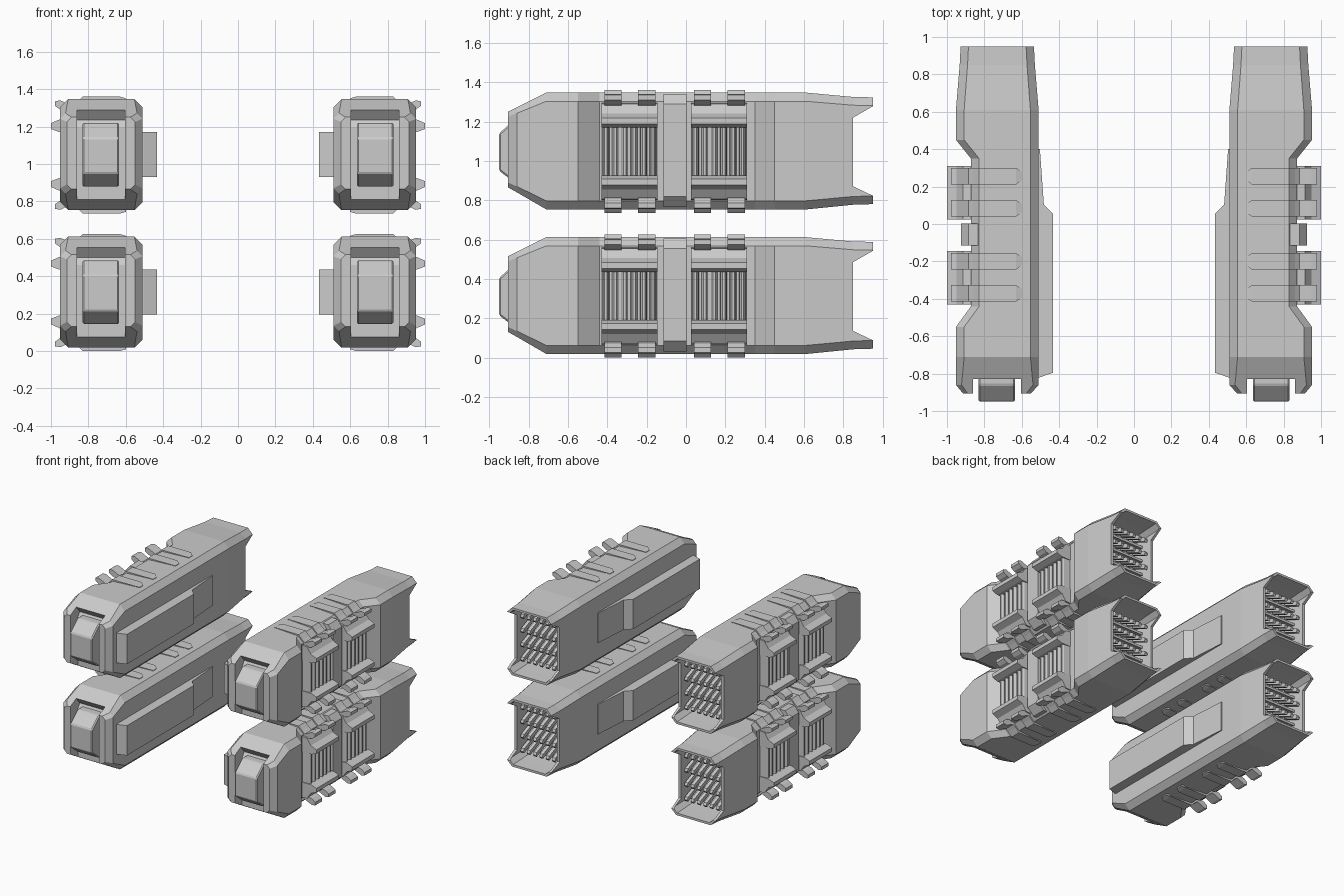
import bpy, bmesh

if "Cube" in bpy.data.objects:
    bpy.data.objects.remove(bpy.data.objects["Cube"])

TIER = 0.735      # height step between lower and upper pods
H = 0.625         # height of one pod, used for flipping top parts to the bottom


def finish(name, bm, cutters=(), helper=False, bevel=0):
    bmesh.ops.recalc_face_normals(bm, faces=bm.faces)
    me = bpy.data.meshes.new(name)
    bm.to_mesh(me)
    bm.free()
    ob = bpy.data.objects.new(name, me)
    bpy.context.collection.objects.link(ob)
    if helper:
        ob.hide_render = True
        ob.hide_set(True)
        return ob
    for c in cutters:
        m = ob.modifiers.new("cut", 'BOOLEAN')
        m.operation, m.object, m.solver = 'DIFFERENCE', c, 'EXACT'
    if bevel:
        m = ob.modifiers.new("bevel", 'BEVEL')
        m.width, m.segments = bevel, 1
    m = ob.modifiers.new("left_right", 'MIRROR')
    m.use_mirror_merge = False
    m = ob.modifiers.new("tiers", 'ARRAY')
    m.count, m.use_relative_offset, m.use_constant_offset = 2, False, True
    m.constant_offset_displace = (0, 0, TIER)
    return ob


def skin(bm, rings):
    """Closed solid through a list of equal-length rings."""
    loops = [[bm.verts.new(p) for p in r] for r in rings]
    n = len(loops[0])
    for a, b in zip(loops, loops[1:]):
        for i in range(n):
            bm.faces.new((a[i], a[(i + 1) % n], b[(i + 1) % n], b[i]))
    bm.faces.new(loops[0])
    bm.faces.new(loops[-1])


def octagon(y, x0, x1, z0, z1, c):
    return [(x0 + c, y, z0), (x1 - c, y, z0), (x1, y, z0 + c), (x1, y, z1 - c),
            (x1 - c, y, z1), (x0 + c, y, z1), (x0, y, z1 - c), (x0, y, z0 + c)]


def prism_xz(bm, pts, y0, y1, flip=False):
    skin(bm, [[(x, y, H - z if flip else z) for x, z in pts] for y in (y0, y1)])


def prism_yz(bm, pts, x0, x1):
    skin(bm, [[(x, y, z) for y, z in pts] for x in (x0, x1)])


def box(bm, x0, x1, y0, y1, z0, z1):
    prism_xz(bm, [(x0, z0), (x1, z0), (x1, z1), (x0, z1)], y0, y1)


# cutters: front channel, rear cavity, rear side notch
bm = bmesh.new()
prism_yz(bm, [(-1.1, -.1), (-.81, -.1), (-.81, .46), (-.785, .50), (-.83, .555),
              (-.83, .7), (-1.1, .7)], .605, .86)
channel = finish("front_channel_cutter", bm, helper=True)
bm = bmesh.new()
skin(bm, [octagon(.68, .56, .90, .08, .55, .03), octagon(.85, .552, .908, .068, .565, .035),
          octagon(1.0, .55, .91, .06, .573, .035)])
cavity = finish("rear_cavity_cutter", bm, helper=True)
bm = bmesh.new()
prism_yz(bm, [(1.05, .041), (.85, .135), (.85, .485), (1.05, .60)], .3, 1.1)
notch = finish("rear_notch_cutter", bm, helper=True)

# pod hull: chamfered octagon lofted along y, with recess on the outer side
bm = bmesh.new()
stations = [(-.905, .55, .915, .13, .515, .025), (-.86, .51, .952, .105, .537, .03),
            (-.71, .51, .952, .018, .612, .044), (-.55, .51, .952, .018, .612, .044),
            (-.44, .51, .872, .018, .612, .044), (.35, .51, .872, .018, .612, .044),
            (.45, .51, .952, .018, .612, .044), (.61, .51, .952, .018, .612, .044),
            (.85, .53, .932, .042, .59, .042), (.95, .535, .927, .045, .588, .042)]
skin(bm, [octagon(*s) for s in stations])
finish("pod_hull", bm, (channel, cavity, notch))

# nose block inside the front channel
bm = bmesh.new()
prism_yz(bm, [(-.79, .485), (-.86, .485), (-.95, .405), (-.95, .215), (-.86, .145),
              (-.79, .145)], .635, .832)
finish("nose_block", bm, bevel=.008)

# stepped rail on the inner side
bm = bmesh.new()
rail = [(.53, -.82), (.505, -.82), (.432, -.795), (.432, .055), (.482, .105),
        (.503, .40), (.53, .40)]
skin(bm, [[(x, y, z) for x, y in rail] for z in (.195, .435)])
finish("inner_rail", bm)

# centre post between the vents
bm = bmesh.new()
prism_xz(bm, [(.83, .03), (.87, .03), (.925, .085), (.925, .555), (.885, .605), (.83, .605)],
         -.115, .003)
finish("centre_post", bm)

# vent frames: lipped bars above and below vertical slats
bar = [(.85, .56), (.915, .555), (.95, .505), (1.0, .483), (1.0, .452), (.955, .435),
       (.85, .435)]
bars, slats, clips = bmesh.new(), bmesh.new(), bmesh.new()
clip = [(.60, .60), (.60, .616), (.63, .625), (.83, .625), (.86, .595), (.885, .575),
        (.95, .605), (.978, .60), (.978, .575), (.95, .555), (.88, .535), (.82, .57),
        (.63, .60)]
for y0 in (-.43, .025):
    y1 = y0 + .285
    for flip in (False, True):
        prism_xz(bars, bar, y0, y1, flip)
        for a in (y0 + .015, y0 + .187):
            first = len(clips.verts)
            prism_xz(clips, clip, a, a + .088, flip)
            clips.verts.ensure_lookup_table()
            for v in clips.verts[first:]:
                if v.co.x < .61:     # pointed inner end of the strap
                    v.co.y = a + .044 + (v.co.y - a - .044) * .5
    box(slats, .85, .89, y0 + .01, y1 - .01, .18, .445)
    for i in range(6):
        c = y0 + .0225 + i * .048
        skin(slats, [[(.87, c - .019, z), (.925, c - .015, z), (.94, c - .006, z),
                      (.94, c + .006, z), (.925, c + .015, z), (.87, c + .019, z)]
                     for z in (.175, .45)])
finish("vent_bars", bars)
finish("vent_slats", slats)
finish("strap_clips", clips)

# rear grille: tilted shelves carrying rows of slanted pegs
bm = bmesh.new()
for r in range(4):
    z = .11 + r * .115
    prism_yz(bm, [(.67, z + .025), (.76, z - .005), (.76, z + .015), (.67, z + .045)],
             .555, .905)
    for i in range(6):
        c = .59 + i * .056
        prism_yz(bm, [(.70, z + .065), (.835, z + .005), (.845, z + .02), (.835, z + .04),
                      (.70, z + .095)], c - .013, c + .013)
finish("rear_grille", bm)
